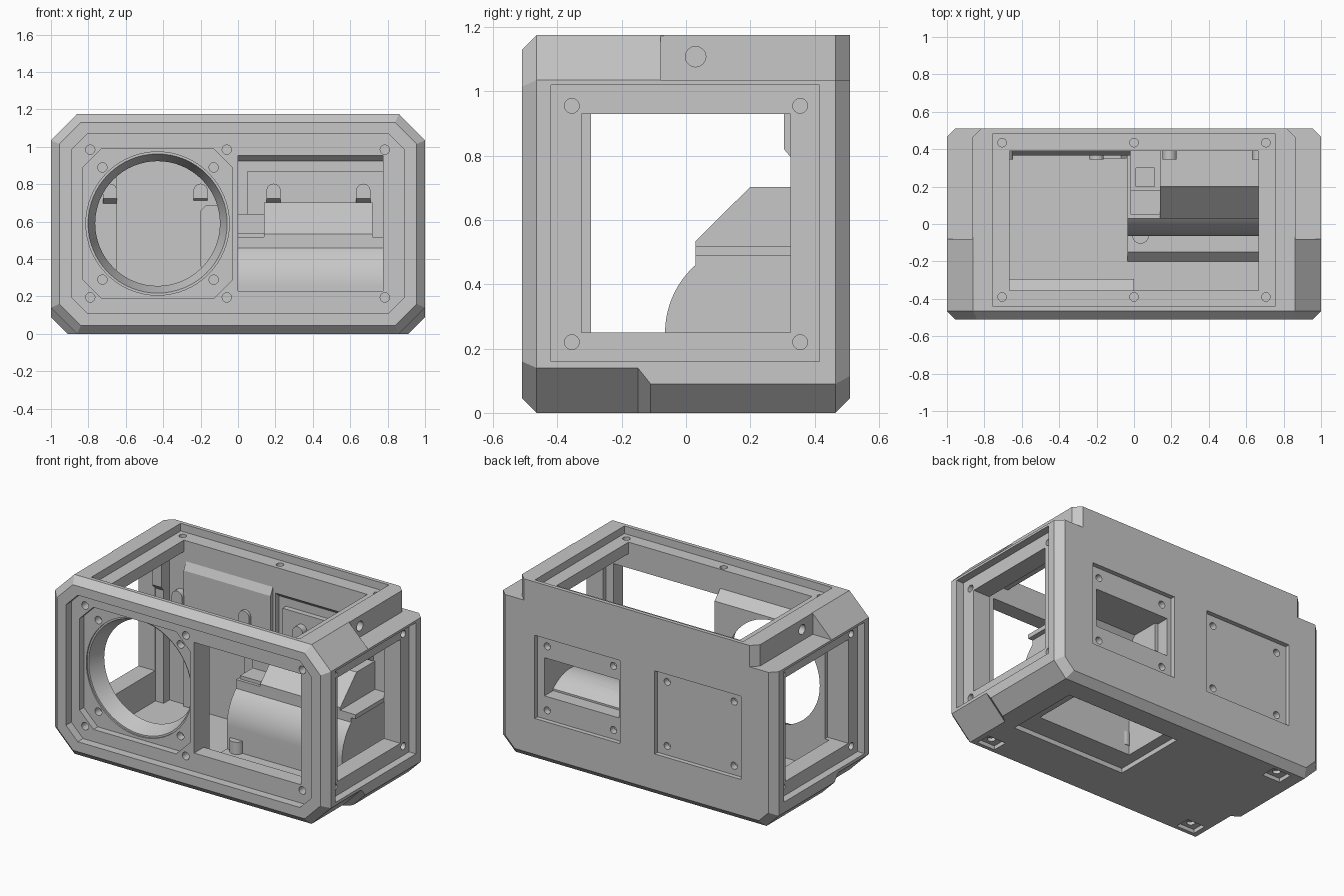
import bpy, bmesh, math

cube = bpy.data.objects.get("Cube")
if cube:
    bpy.data.objects.remove(cube)

grey = bpy.data.materials.new("light_grey")
grey.use_nodes = True
colour = (0.57, 0.57, 0.57, 1)
grey.diffuse_color = colour
grey.node_tree.nodes["Principled BSDF"].inputs["Base Color"].default_value = colour


def loft(name, rings):
    """Skin a list of matching closed rings and cap both ends."""
    bm = bmesh.new()
    rows = [[bm.verts.new(p) for p in ring] for ring in rings]
    n = len(rows[0])
    for a, b in zip(rows, rows[1:]):
        for i in range(n):
            bm.faces.new((a[i], a[(i + 1) % n], b[(i + 1) % n], b[i]))
    bm.faces.new(rows[0])
    bm.faces.new(rows[-1])
    bmesh.ops.recalc_face_normals(bm, faces=bm.faces)
    mesh = bpy.data.meshes.new(name)
    bm.to_mesh(mesh)
    bm.free()
    mesh.materials.append(grey)
    ob = bpy.data.objects.new(name, mesh)
    bpy.context.collection.objects.link(ob)
    return ob


def place(axis, p, t):
    u, v = p
    return {"x": (t, u, v), "y": (u, t, v), "z": (u, v, t)}[axis]


def prism(name, axis, pts, a, b):
    return loft(name, [[place(axis, p, t) for p in pts] for t in (a, b)])


def rect(u0, u1, v0, v1, c=0):
    """Rectangle, with corners cut by c when given."""
    if not c:
        return [(u0, v0), (u1, v0), (u1, v1), (u0, v1)]
    return [(u0 + c, v0), (u1 - c, v0), (u1, v0 + c), (u1, v1 - c),
            (u1 - c, v1), (u0 + c, v1), (u0, v1 - c), (u0, v0 + c)]


def arc(cu, cv, r, a0, a1, n=14):
    """Points on a circle, angles in degrees clockwise from the low-u side."""
    return [(cu - r * math.cos(math.radians(a0 + (a1 - a0) * i / n)),
             cv + r * math.sin(math.radians(a0 + (a1 - a0) * i / n))) for i in range(n + 1)]


def circle(u, v, r, n=24):
    return arc(u, v, r, 0, 360, n)[:-1]


def box(name, x0, x1, y0, y1, z0, z1):
    return prism(name, "z", rect(x0, x1, y0, y1), z0, z1)


def cut(target, cutter):
    mod = target.modifiers.new("cut", "BOOLEAN")
    mod.operation = "DIFFERENCE"
    mod.solver = "EXACT"
    mod.object = cutter
    bpy.context.view_layer.update()
    result = target.evaluated_get(bpy.context.evaluated_depsgraph_get())
    mesh = bpy.data.meshes.new_from_object(result)
    target.modifiers.clear()
    target.data = mesh
    bpy.data.objects.remove(cutter)


def cut_prism(target, axis, pts, a, b):
    cut(target, prism("cutter", axis, pts, a, b))


def holes(target, axis, centres, r, a, b):
    for u, v in centres:
        cut_prism(target, axis, circle(u, v, r, 16), a, b)


# Outer shell: chamfered octagon section, deeper lower chamfer at the front
def section(y, inset_x, top, bottom, ct, cb):
    w = 1 - inset_x
    return [(-w + cb, y, bottom), (w - cb, y, bottom), (w, y, bottom + cb), (w, y, top - ct),
            (w - ct, y, top), (-w + ct, y, top), (-w, y, top - ct), (-w, y, bottom + cb)]


H = 1.175
body = loft("case_body", [
    section(-0.51, 0.045, H - 0.045, 0.045, 0.115, 0.115),
    section(-0.465, 0, H, 0, 0.14, 0.14),
    section(-0.15, 0, H, 0, 0.14, 0.14),
    section(-0.11, 0, H, 0, 0.14, 0.09),
    section(-0.07, 0, H, 0, 0.14, 0.09),
    section(-0.06, 0, H, 0, 0.01, 0.09),
    section(0.465, 0, H, 0, 0.01, 0.09),
    section(0.51, 0.045, H, 0.045, 0.01, 0.07)])

# Main cavity, shallower behind the round port, with a sloped top to the port mount
cut_prism(body, "x", [(-0.295, 0.05), (-0.295, 0.94), (-0.355, 1.0), (-0.355, 1.05),
                      (0.39, 1.05), (0.39, 0.05)], -0.83, 0.83)
cut(body, box("cutter", 0, 0.83, -0.355, -0.28, 0.05, 1.05))
for x0, x1, z0 in ((0, 0.05, 0.5), (0.04, 0.8, 0.87)):
    cut_prism(body, "x", [(0.35, z0), (0.425, z0), (0.425, 0.925), (0.385, 0.96), (0.35, 0.96)],
              x0, x1)

# Stepped upper rear corners and side openings
for s in (-1, 1):
    cut_prism(body, "z", [(s * 0.863, -0.08), (s * 0.863, 0.465), (s * 0.81, 0.518),
                          (s * 0.81, 0.6), (s * 1.1, 0.6), (s * 1.1, -0.08)], 1.035, 1.3)
    holes(body, "x", [(0.03, 1.108)], 0.032, *sorted((s * 0.78, s * 0.9)))
    cut_prism(body, "x", rect(-0.42, 0.415, 0.16, 1.02), *sorted((s * 0.95, s * 1.1)))
    cut_prism(body, "x", rect(-0.325, 0.325, 0.25, 0.93), *sorted((s * 0.8, s * 1.1)))
    holes(body, "x", [(y, z) for y in (-0.355, 0.355) for z in (0.22, 0.955)], 0.023,
          *sorted((s * 0.87, s * 1.0)))

# Top opening
cut_prism(body, "z", rect(-0.755, 0.755, -0.44, 0.485), 1.125, 1.3)
cut_prism(body, "z", rect(-0.665, 0.665, -0.355, 0.39), 1.0, 1.3)
holes(body, "z", [(x, y) for x in (-0.705, 0, 0.705) for y in (-0.39, 0.435)], 0.023, 1.07, 1.2)

# Front recess, round port and window
cut_prism(body, "y", rect(-0.89, 0.89, 0.11, 1.07, 0.085), -0.6, -0.455)
cut_prism(body, "y", rect(-0.83, -0.03, 0.19, 0.99, 0.1), -0.6, -0.41)
PORT = (-0.43, 0.59)
cut_prism(body, "y", circle(*PORT, 0.383, 64), -0.6, -0.4)
cut(body, loft("cutter", [[place("y", p, y) for p in circle(*PORT, r, 64)]
                          for y, r in ((-0.5, 0.41), (-0.4, 0.372), (-0.28, 0.328), (-0.2, 0.328))]))
cut_prism(body, "y", rect(0.0, 0.775, 0.23, 0.955), -0.6, -0.3)
holes(body, "y", [(x, z) for x in (-0.79, -0.06, 0.785) for z in (0.195, 0.985)], 0.025, -0.6, -0.4)
holes(body, "y", [(x, z) for x in (-0.725, -0.13) for z in (0.29, 0.89)], 0.025, -0.6, -0.36)

# Rear plate recess and connector opening
for x0, x1 in ((-0.755, -0.13), (0.12, 0.74)):
    cut_prism(body, "y", rect(x0, x1, 0.28, 0.825), 0.48, 0.6)
    holes(body, "y", [(x, z) for x in (x0 + 0.07, x1 - 0.07) for z in (0.34, 0.76)],
          0.023, 0.44, 0.6)
cut_prism(body, "y", rect(0.15, 0.69, 0.43, 0.68), 0.35, 0.6)

# Bottom hatch and three foot sockets
cut_prism(body, "z", rect(-0.05, 0.77, -0.17, 0.33), -0.1, 0.03)
cut_prism(body, "z", rect(0.02, 0.7, -0.02, 0.29), -0.1, 0.15)
for x, y in ((-0.76, -0.39), (0.76, -0.39), (-0.76, 0.39)):
    cut_prism(body, "z", rect(x - 0.065, x + 0.065, y - 0.05, y + 0.05), -0.1, 0.025)
    holes(body, "z", [(x, y)], 0.025, -0.1, 0.045)

# Raised floor around the hatch
floor = prism("hatch_surround", "x", [(-0.2, 0.04), (-0.2, 0.05), (-0.15, 0.1), (0.39, 0.1),
                                      (0.39, 0.04)], -0.035, 0.83)
cut(floor, box("cutter", 0.02, 0.7, -0.02, 0.29, 0, 0.3))

# Rounded battery housing with a hollow bay
housing = prism("battery_housing", "x",
                [(-0.065, 0.05)] + arc(0.215, 0.25, 0.28, 0, 48.6) +
                [(0.03, 0.5), (0.39, 0.5), (0.39, 0.05)], -0.035, 0.8)
cut_prism(housing, "x", [(-0.02, 0)] + arc(0.215, 0.25, 0.235, 0, 130) + [(0.366, 0)], 0.02, 0.7)
shelf = box("housing_shelf", -0.035, 0.832, 0.03, 0.392, 0.49, 0.518)

# Sloped cover over the connector opening
cover = prism("connector_cover", "x", [(0.03, 0.495), (0.03, 0.535), (0.2, 0.703),
                                       (0.395, 0.703), (0.395, 0.495)], 0.14, 0.72)
for part in (cover, housing, shelf):
    cut_prism(part, "x", arc(0.215, 0.25, 0.26, 136, 70) +
              [(0.1, 0.55), (0.21, 0.68), (0.5, 0.68), (0.5, 0.43)], 0.17, 0.69)

# Cable socket beside the cover
cable_block = box("cable_block", -0.02, 0.142, 0.05, 0.395, 0.51, 0.54)
cable_socket = box("cable_socket", -0.02, 0.142, 0.18, 0.43, 0.53, 0.64)
cut(cable_socket, box("cutter", 0.01, 0.11, 0.2, 0.3, 0.58, 0.7))

# Floor peg in front of the housing
peg = prism("floor_peg", "z", circle(0.035, -0.06, 0.045), 0.09, 0.18)

# Thickened wall behind the closed rear plate, with a middle rib
prism("rear_wall_pad", "x", [(0.395, 0.05), (0.365, 0.05), (0.365, 0.94), (0.395, 1.0)], -0.65, -0.02)
prism("middle_rib", "y", rect(-0.2, -0.04, 0.33, 0.69, 0.03), 0.35, 0.395)

# Round-topped screw bosses with sloped undersides
for i, x in enumerate((-0.685, -0.2, 0.19, 0.67)):
    loft(f"screw_boss_{i + 1}", [
        [place("y", p, y) for p in [(x - 0.038, z)] + arc(x, 0.765, 0.038, 0, 180, 10) +
         [(x + 0.038, z)]] for y, z in ((0.395, 0.695), (0.345, 0.725))])

# Upright post in the rear corner, with a wider head
prism("corner_post", "x", [(0.395, 0.05), (0.33, 0.05), (0.33, 0.79), (0.305, 0.82),
                           (0.305, 1.05), (0.395, 1.05)], -0.835, -0.77)

for ob in (body, housing, floor, peg):
    bpy.ops.object.select_all(action="DESELECT")
    ob.select_set(True)
    bpy.context.view_layer.objects.active = ob
    bpy.ops.object.shade_smooth_by_angle(angle=math.radians(25))
